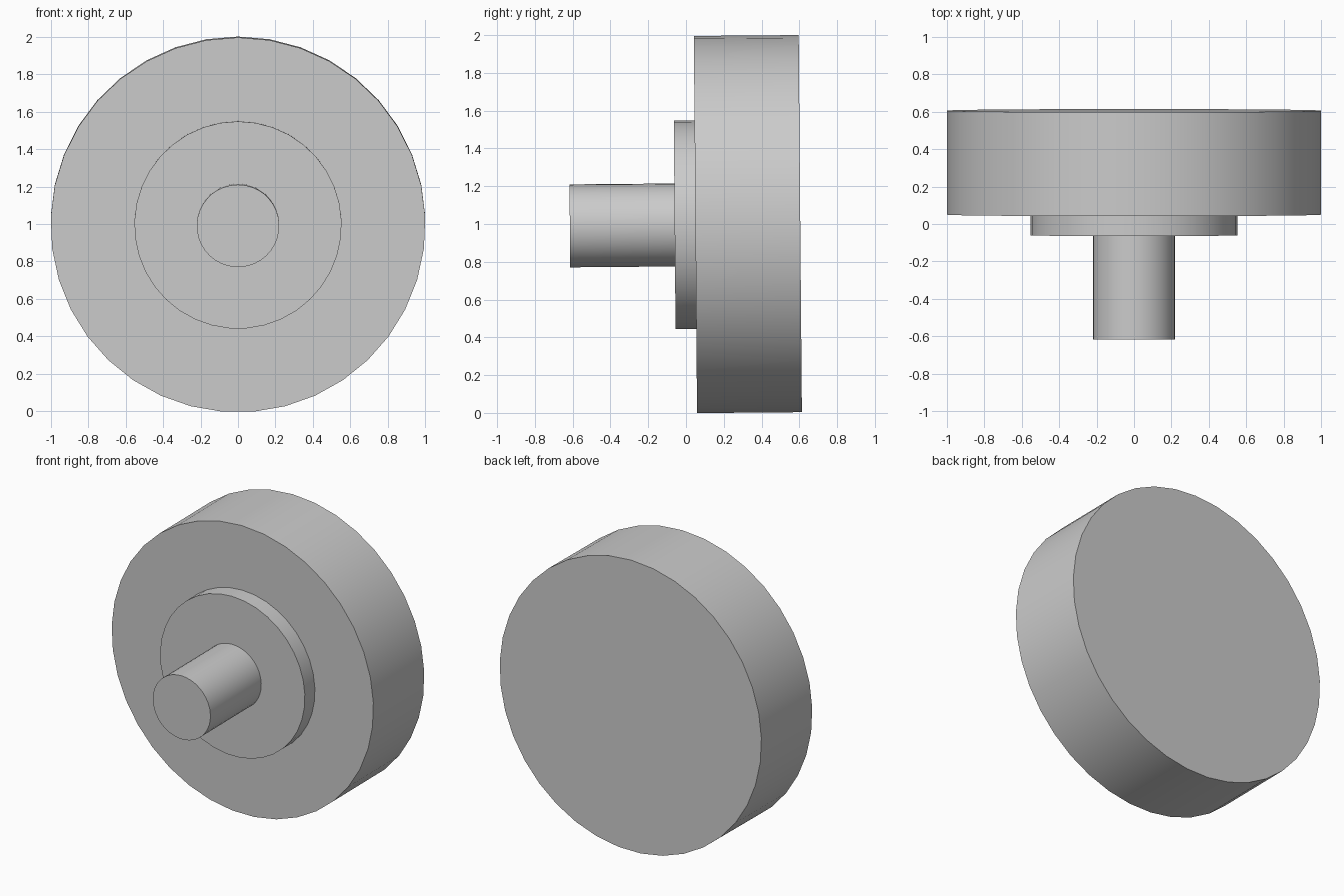
import bpy
import math
from mathutils import Matrix

cube = bpy.data.objects.get("Cube")
if cube:
    bpy.data.objects.remove(cube, do_unlink=True)

# Single plain grey for every part
grey = bpy.data.materials.new("plain_grey")
grey.use_nodes = True
colour = (0.6, 0.6, 0.6, 1.0)
grey.diffuse_color = colour
grey.node_tree.nodes["Principled BSDF"].inputs["Base Color"].default_value = colour

SIDES = 37
TILT = 0.0085  # slight forward lean of the whole axis
FRAME = Matrix.Translation((0, 0, 0.995)) @ Matrix.Rotation(math.pi / 2 + TILT, 4, "X")


def round_part(name, radius, front, back):
    """Cylinder on the shared axis, spanning front to back along y."""
    bpy.ops.mesh.primitive_cylinder_add(vertices=SIDES, radius=radius, depth=back - front)
    part = bpy.context.object
    part.name = name
    part.data.transform(FRAME @ Matrix.Translation((0, 0, -(front + back) / 2)))
    part.data.materials.append(grey)
    bpy.ops.object.shade_smooth_by_angle(angle=math.radians(30))
    return part


# Thick disc, raised collar and shaft
round_part("main_disc", 1.0, 0.05, 0.605)
round_part("collar", 0.553, -0.06, 0.05)
round_part("shaft", 0.22, -0.615, -0.06)
